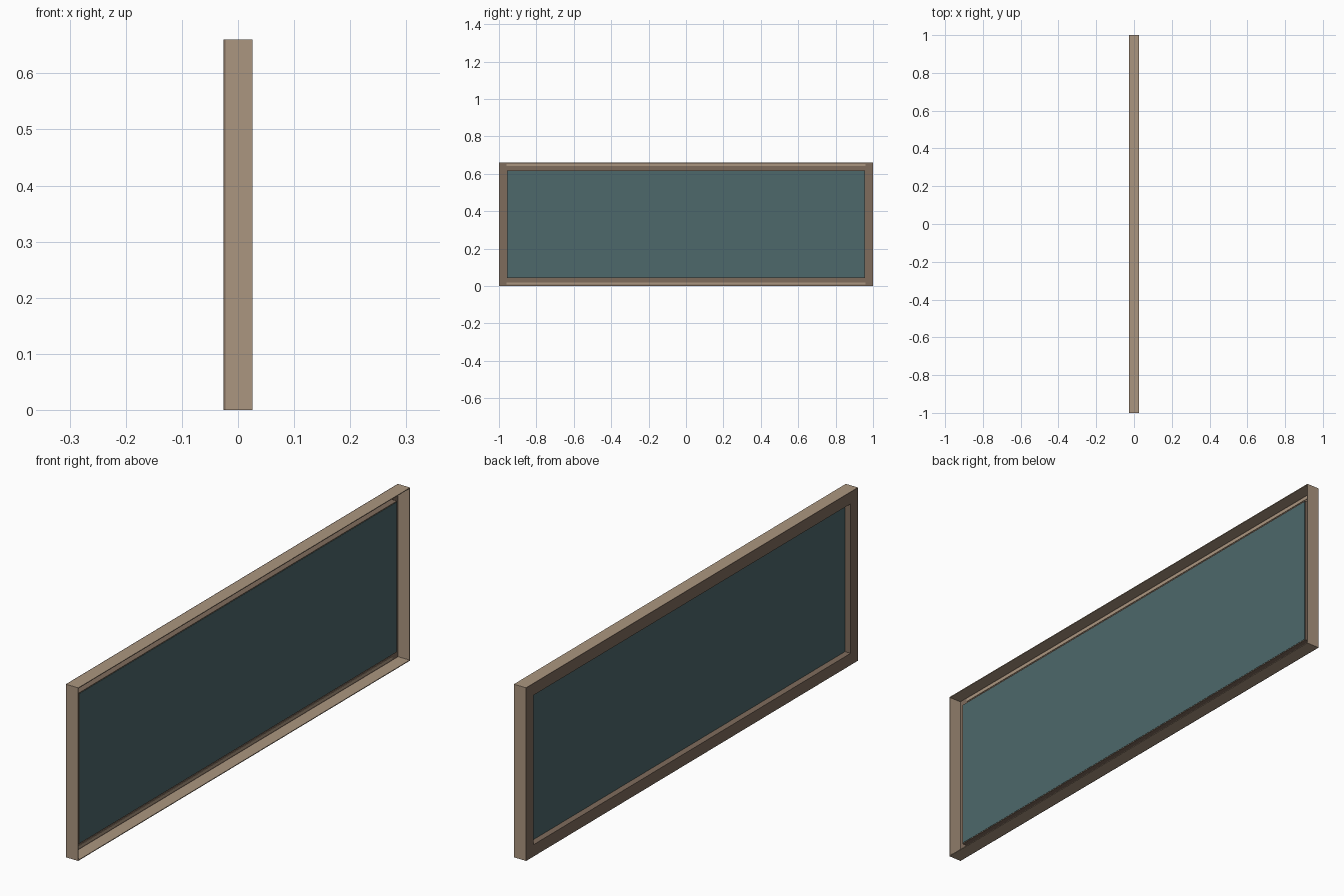
import bpy

if "Cube" in bpy.data.objects:
    bpy.data.objects.remove(bpy.data.objects["Cube"])

H, D = 0.66, 0.026          # frame height, half depth
T = 0.003                   # sheet thickness
LIP = 0.045                 # width of the border around the panel
LIP_X = -0.0225             # inner side of the border plate


def material(name, rgb):
    m = bpy.data.materials.new(name)
    m.diffuse_color = (*rgb, 1)
    m.use_nodes = True
    m.node_tree.nodes["Principled BSDF"].inputs["Base Color"].default_value = m.diffuse_color
    return m


tan = material("light_tan", (0.41, 0.305, 0.215))
brown = material("dark_brown", (0.212, 0.150, 0.108))
teal = material("dark_teal", (0.074, 0.138, 0.146))


def box(name, x, y, z, mat):
    """Box from (min, max) ranges on each axis."""
    bpy.ops.mesh.primitive_cube_add(size=1)
    o = bpy.context.object
    o.name = name
    for v in o.data.vertices:
        for i, r in enumerate((x, y, z)):
            v.co[i] = r[1] if v.co[i] > 0 else r[0]
    o.data.materials.append(mat)
    return o


def ring(name, x, inset, width, mat):
    """Rectangular ring in the yz plane: outer edge inset from the frame outline."""
    y0, y1 = 1 - inset, 1 - inset - width
    z0, z1 = inset, inset + width
    box(name + "_bottom", x, (-y0, y0), (z0, z1), mat)
    box(name + "_top", x, (-y0, y0), (H - z1, H - z0), mat)
    box(name + "_left", x, (-y0, -y1), (z1, H - z1), mat)
    box(name + "_right", x, (y1, y0), (z1, H - z1), mat)


# thin outer rim, open towards +x
ring("outer_rim", (LIP_X, D), 0, T, tan)
# flat border on the -x side
ring("border", (-D, LIP_X), 0, LIP, brown)
# stepped walls that carry the panel
ring("panel_step", (LIP_X, 0.0), LIP - T, T, brown)
# panel
box("panel", (-0.002, 0.001), (-1 + LIP, 1 - LIP), (LIP, H - LIP), teal)
# light strips along the inside of the border, top and bottom
for name, z in (("bottom", (0.008, 0.019)), ("top", (H - 0.019, H - 0.008))):
    box("inner_strip_" + name, (LIP_X, LIP_X + 0.002), (-0.96, 0.96), z, tan)
